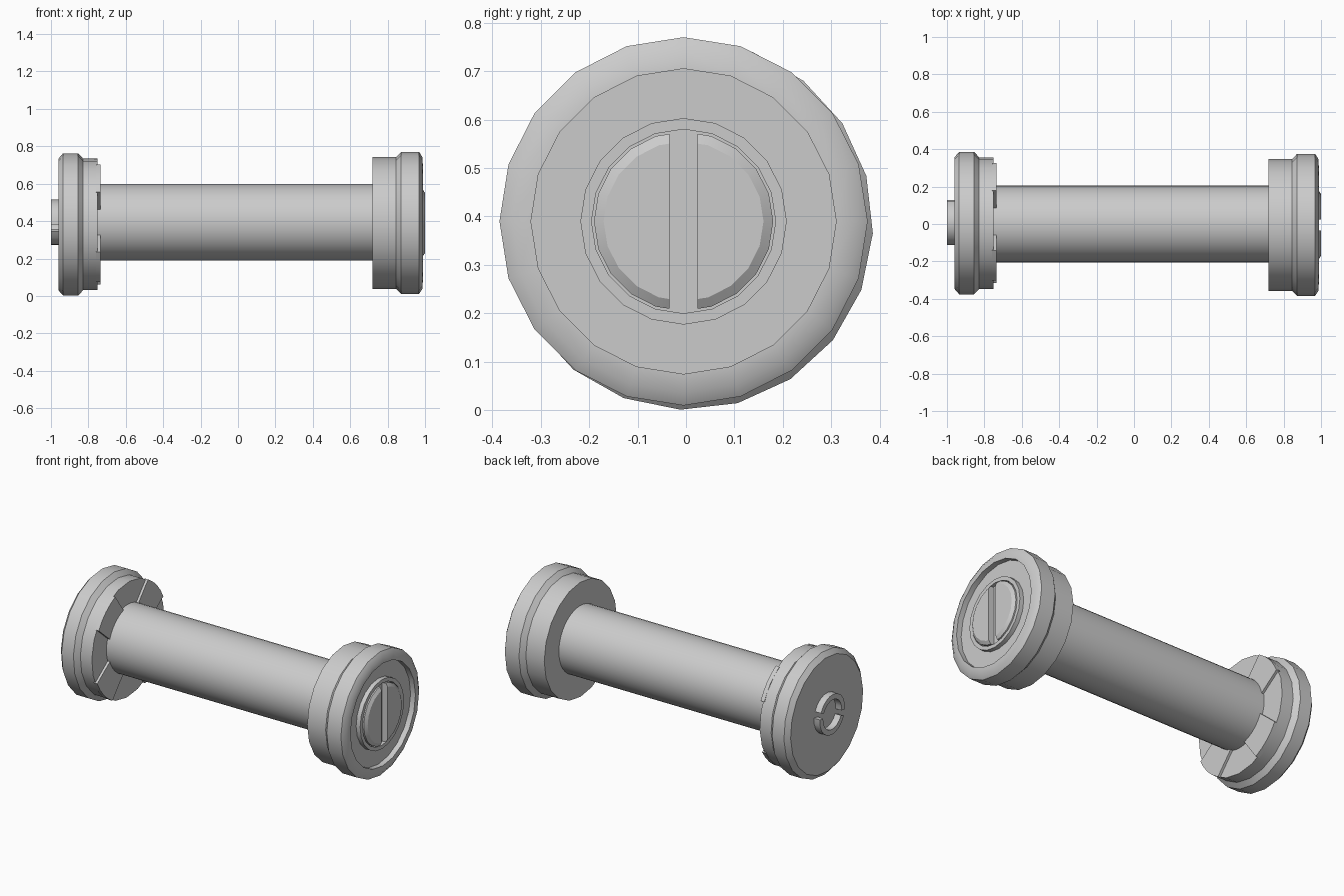
import bpy, bmesh
from math import sin, cos, pi, radians
from mathutils import Vector

cube = bpy.data.objects.get("Cube")
if cube:
    bpy.data.objects.remove(cube)

SIDES = 20
LEFT = (0.005, 0.382)      # axis centre (y, z) of the two caps
RIGHT = (-0.005, 0.39)
MID = (0.0, 0.394)
TWIST = radians(2.5)

grey = bpy.data.materials.new("plain_grey")
grey.use_nodes = True
colour = (0.6, 0.6, 0.6, 1)
grey.diffuse_color = colour
grey.node_tree.nodes["Principled BSDF"].inputs["Base Color"].default_value = colour


def polar(centre, r, a):
    """Point in the y-z plane; angle zero is up, turning towards +y."""
    return centre[0] + r * sin(a), centre[1] + r * cos(a)


def finish(name, bm):
    bmesh.ops.recalc_face_normals(bm, faces=bm.faces)
    mesh = bpy.data.meshes.new(name)
    bm.to_mesh(mesh)
    bm.free()
    mesh.materials.append(grey)
    obj = bpy.data.objects.new(name, mesh)
    bpy.context.collection.objects.link(obj)
    bpy.ops.object.select_all(action='DESELECT')
    obj.select_set(True)
    bpy.context.view_layer.objects.active = obj
    bpy.ops.object.shade_smooth_by_angle(angle=radians(30))
    return obj


def lathe(profile, centre, twist=0.0, sides=SIDES):
    """Turn an (x, radius) profile around the x axis and close both ends."""
    bm = bmesh.new()
    rings = [[bm.verts.new((x, *polar(centre, r, twist + 2 * pi * i / sides)))
              for i in range(sides)] for x, r in profile]
    for a, b in zip(rings, rings[1:]):
        for i in range(sides):
            j = (i + 1) % sides
            bm.faces.new((a[i], a[j], b[j], b[i]))
    bm.faces.new(rings[0])
    bm.faces.new(rings[-1])
    return bm


def sector(name, centre, x0, x1, inner, outer, steps=4):
    """Curved block; inner and outer are (radius, start angle, end angle)."""
    def arc(r, a, b):
        return [polar(centre, r, a + (b - a) * i / steps) for i in range(steps + 1)]
    outline = arc(*outer) + arc(*inner)[::-1]
    bm = bmesh.new()
    ends = [[bm.verts.new((x, *p)) for p in outline] for x in (x0, x1)]
    n = len(outline)
    for i in range(n):
        j = (i + 1) % n
        bm.faces.new((ends[0][i], ends[0][j], ends[1][j], ends[1][i]))
    for ring in ends:
        for i in range(steps):
            bm.faces.new((ring[i], ring[i + 1], ring[n - 2 - i], ring[n - 1 - i]))
    finish(name, bm)


# Central bar
finish("shaft", lathe([(-0.77, 0.205), (0.74, 0.205)], MID, sides=40))

# Left cap: chamfered rim stepping down to a collar
finish("left_cap", lathe([
    (-0.96, 0.352), (-0.935, 0.381), (-0.855, 0.381),
    (-0.828, 0.352), (-0.75, 0.352)], LEFT, TWIST))

# Four raised lugs on the inner face, with flared gaps between them
for k in range(4):
    mid = pi / 4 + k * pi / 2 + TWIST
    sector(f"left_lug_{k + 1}", LEFT, -0.76, -0.735,
           (0.19, mid - radians(28), mid + radians(28)),
           (0.352, mid - radians(18), mid + radians(18)))

# Split ring on the outer face
for k in range(2):
    mid = radians(-15) + k * pi
    span = radians(81)
    sector(f"split_ring_{k + 1}", (0.008, 0.394), -1.0, -0.95,
           (0.09, mid - span, mid + span), (0.122, mid - span, mid + span), 9)

# Right cap: collar, chamfered rim, recessed face, raised hub with a socket
finish("right_cap", lathe([
    (0.72, 0.352), (0.845, 0.352), (0.872, 0.38), (0.968, 0.38),
    (0.985, 0.354), (0.988, 0.315), (0.955, 0.315), (0.955, 0.213),
    (0.982, 0.213), (0.982, 0.19), (0.962, 0.19)], RIGHT))

# Two chamfered half discs leaving a vertical slot between them
for side in (-1, 1):
    bm = lathe([(0.955, 0.185), (0.987, 0.185), (1.0, 0.165)], RIGHT)
    cut = bmesh.ops.bisect_plane(
        bm, geom=bm.verts[:] + bm.edges[:] + bm.faces[:],
        plane_co=Vector((0, RIGHT[0] + side * 0.029, 0)),
        plane_no=Vector((0, side, 0)), clear_inner=True)
    edges = [e for e in cut["geom_cut"] if isinstance(e, bmesh.types.BMEdge)]
    bmesh.ops.holes_fill(bm, edges=edges)
    finish("half_disc_back" if side > 0 else "half_disc_front", bm)
